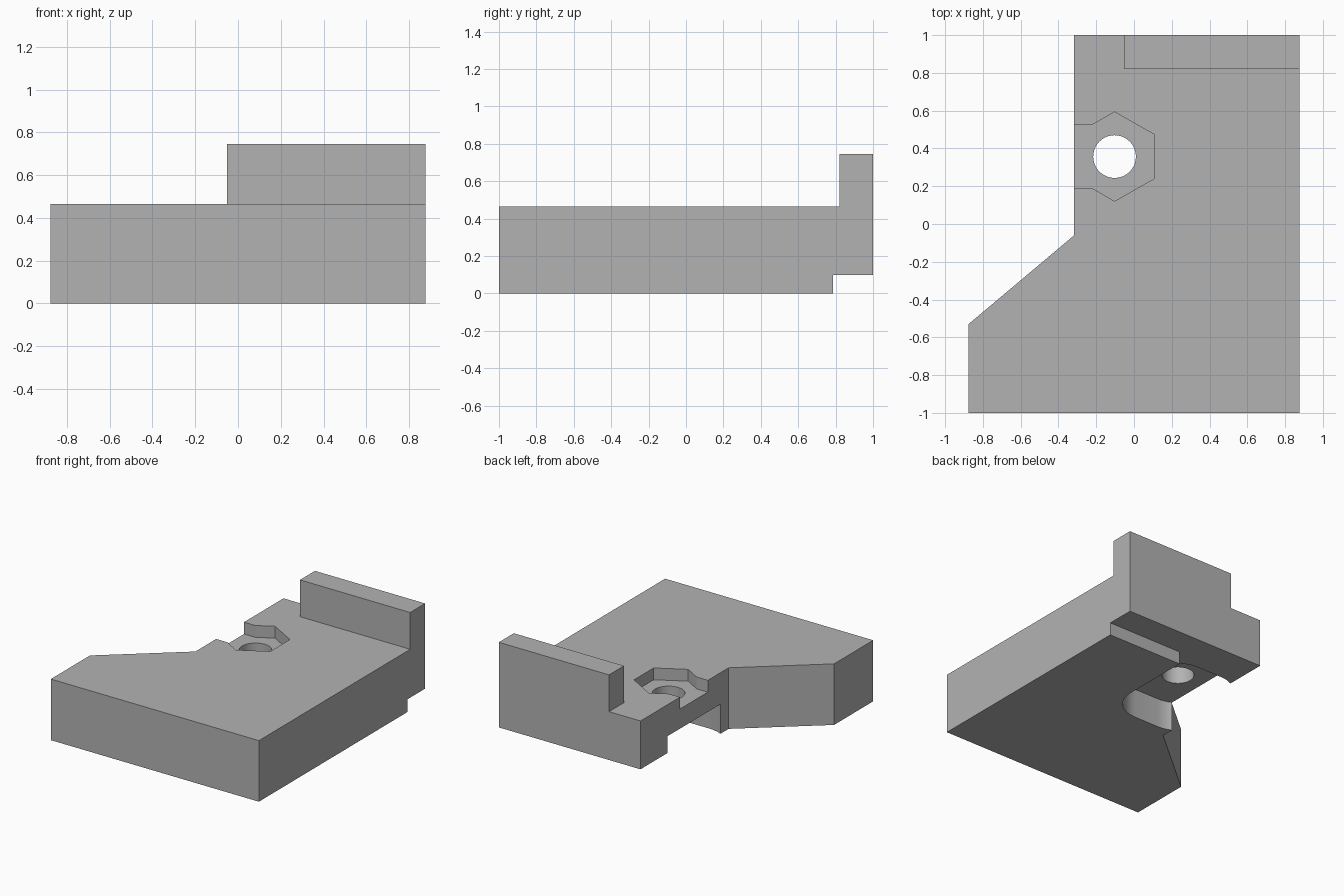
import bpy
import bmesh
from math import cos, sin, pi, radians

cube = bpy.data.objects.get("Cube")
if cube:
    bpy.data.objects.remove(cube, do_unlink=True)

grey = bpy.data.materials.new("plain_grey")
grey.use_nodes = True
colour = (0.45, 0.45, 0.45, 1)
grey.diffuse_color = colour
grey.node_tree.nodes["Principled BSDF"].inputs["Base Color"].default_value = colour


def prism(name, outline, z0, z1):
    """Extrude a flat outline from z0 to z1."""
    bm = bmesh.new()
    face = bm.faces.new([bm.verts.new((x, y, z0)) for x, y in outline])
    top = bmesh.ops.extrude_face_region(bm, geom=[face])["geom"]
    verts = [v for v in top if isinstance(v, bmesh.types.BMVert)]
    bmesh.ops.translate(bm, verts=verts, vec=(0, 0, z1 - z0))
    bmesh.ops.recalc_face_normals(bm, faces=bm.faces)
    mesh = bpy.data.meshes.new(name)
    bm.to_mesh(mesh)
    bm.free()
    mesh.materials.append(grey)
    obj = bpy.data.objects.new(name, mesh)
    bpy.context.collection.objects.link(obj)
    return obj


def arc(cx, cy, r, start, sweep, steps):
    angles = [radians(start + sweep * i / steps) for i in range(steps + 1)]
    return [(cx + r * cos(a), cy + r * sin(a)) for a in angles]


def cut(target, name, outline, z0, z1):
    """Subtract a prism from the target and discard the cutter."""
    cutter = prism(name, outline, z0, z1)
    cutter.hide_render = True
    mod = target.modifiers.new(name, "BOOLEAN")
    mod.operation = "DIFFERENCE"
    mod.solver = "EXACT"
    mod.object = cutter
    bpy.context.view_layer.objects.active = target
    bpy.ops.object.modifier_apply(modifier=name)
    bpy.data.objects.remove(cutter, do_unlink=True)


# Block with a slanted right side, full height of the rear ridge
side = -0.317
block = prism("bracket_block", [(-0.876, -1), (0.876, -1), (0.876, 1),
              (side, 1), (side, -0.06), (-0.876, -0.53)], 0, 0.745)

# Lower the top everywhere except the rear ridge
cut(block, "top_step", [(-2, -2), (2, -2), (2, 0.82), (-0.052, 0.82),
    (-0.052, 2), (-2, 2)], 0.465, 1)

# Nut pocket: hexagon open to the right side
cx, cy = -0.103, 0.357
cut(block, "nut_pocket", [(cx, 0.593), (-0.222, 0.525), (-0.6, 0.525),
    (-0.6, 0.19), (-0.222, 0.19), (cx, 0.121), (0.105, 0.239), (0.105, 0.475)],
    0.375, 0.6)

# Rounded recess in the underside
half, r = 0.345, 0.24
inset = half - r
recess = []
for sx, sy, start in ((1, 1, 0), (-1, 1, 90), (-1, -1, 180), (1, -1, 270)):
    recess += arc(cx + sx * inset, cy + sy * inset, r, start, 90, 10)
cut(block, "under_recess", recess, -0.2, 0.225)

# Rear rebate joined to the recess
edge = cx + half
cut(block, "rear_rebate", [(edge, cy), (edge, 0.785), (2, 0.785), (2, 2),
    (-1, 2), (-1, cy)], -0.3, 0.097)

# Bolt hole
cut(block, "bolt_hole", arc(cx, cy, 0.113, 0, 360 * 47 / 48, 47), -0.4, 0.7)

bpy.ops.object.select_all(action="DESELECT")
block.select_set(True)
bpy.context.view_layer.objects.active = block
bpy.ops.object.shade_smooth_by_angle(angle=radians(25))
